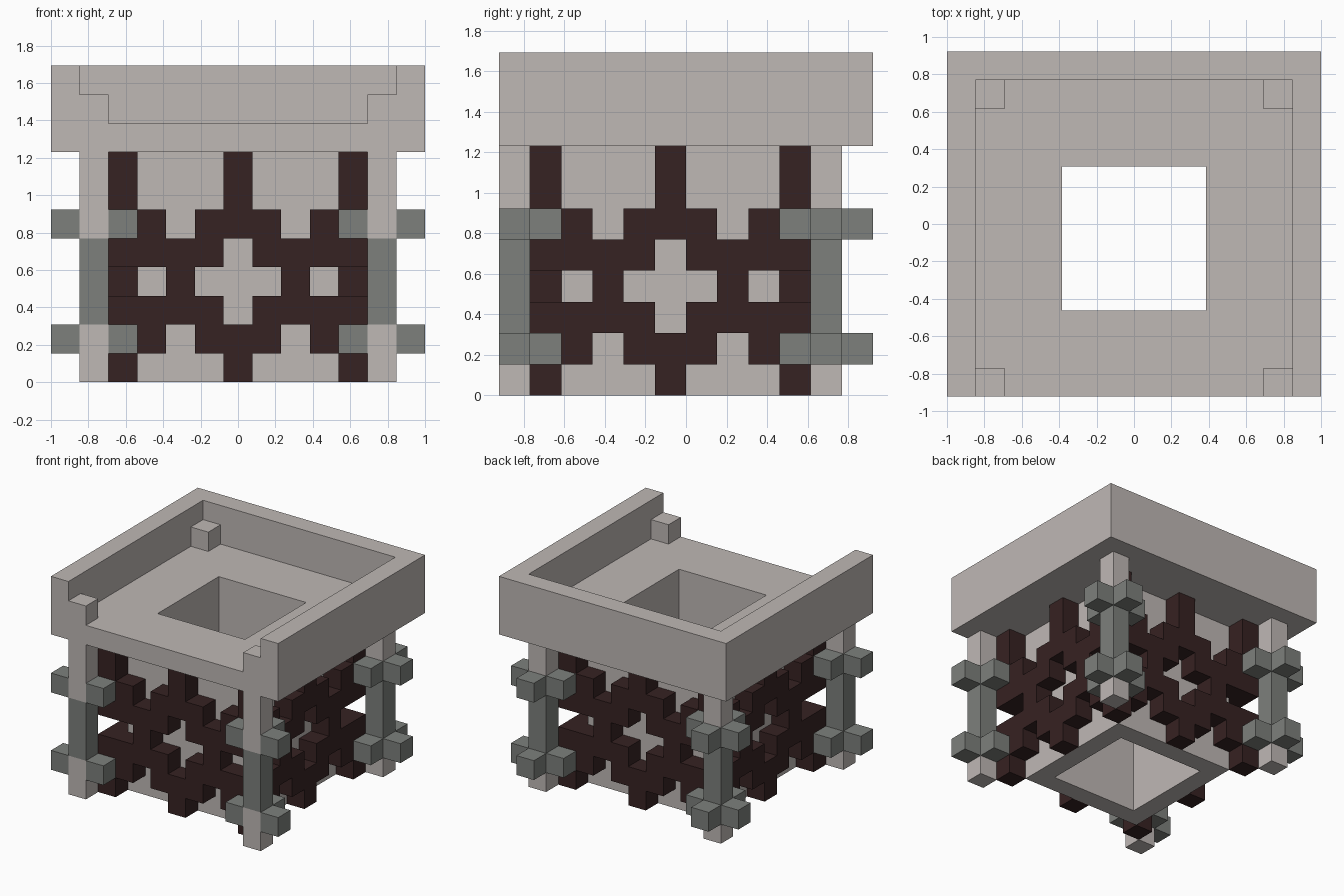
import bpy, bmesh, math
from mathutils import Vector

cube = bpy.data.objects.get("Cube")
if cube:
    bpy.data.objects.remove(cube, do_unlink=True)

U = 2 / 13                          # edge of one block
ORIGIN = Vector((-6.5, -6, 0))      # grid corner, in blocks


def material(name, rgb):
    m = bpy.data.materials.new(name)
    m.use_nodes = True
    m.diffuse_color = (*rgb, 1)
    m.node_tree.nodes["Principled BSDF"].inputs["Base Color"].default_value = (*rgb, 1)
    return m


STONE = material("pale stone", (0.52, 0.48, 0.46))
IRON = material("grey iron", (0.205, 0.216, 0.202))
BARS = material("dark brown", (0.037, 0.016, 0.016))


def block(x0, x1, y0, y1, z0, z1):
    """Set of grid cells in a box (upper ends excluded)."""
    return {(x, y, z) for x in range(x0, x1) for y in range(y0, y1) for z in range(z0, z1)}


def build(name, cells, mat):
    """Skin a set of cells, keeping only the outer faces."""
    bm = bmesh.new()
    verts = {}

    def vert(p):
        key = tuple(round(c) for c in p)
        if key not in verts:
            verts[key] = bm.verts.new((Vector(key) + ORIGIN) * U)
        return verts[key]

    for cell in sorted(cells):
        for axis in range(3):
            for side in (0, 1):
                n = Vector((0, 0, 0))
                n[axis] = 2 * side - 1
                if tuple(round(c) for c in Vector(cell) + n) in cells:
                    continue
                a, b = Vector((0, 0, 0)), Vector((0, 0, 0))
                a[(axis + 1) % 3] = 1
                b[(axis + 2) % 3] = 1
                p = Vector(cell)
                p[axis] += side
                ring = [p, p + a, p + a + b, p + b]
                if not side:
                    ring.reverse()
                bm.faces.new([vert(q) for q in ring])
    bmesh.ops.dissolve_limit(bm, angle_limit=math.radians(1), verts=bm.verts[:], edges=bm.edges[:])
    mesh = bpy.data.meshes.new(name)
    bm.to_mesh(mesh)
    bm.free()
    mesh.materials.append(mat)
    ob = bpy.data.objects.new(name, mesh)
    bpy.context.collection.objects.link(ob)
    return ob


# Top tray: floor with square shaft opening, walls on three sides
shaft = block(4, 9, 3, 8, 0, 9)
tray = block(0, 13, 0, 12, 8, 11) - block(1, 12, 0, 11, 9, 11)
build("top_tray", tray - shaft, STONE)

# Hollow square core under the tray
build("hollow_core", block(3, 10, 2, 9, 0, 8) - shaft, STONE)

# Lattice wrapped round the core, rows listed from the bottom up
ROWS = ["#...#...#",
        "##.###.##",
        "####.####",
        "..#...#..",
        "####.####",
        "##.###.##",
        "#...#...#",
        "#...#...#"]
lattice = set()
for z, row in enumerate(ROWS):
    for s, mark in enumerate(row):
        if mark == "#":
            lattice |= {(s + 2, 1, z), (s + 2, 9, z), (2, s + 1, z), (10, s + 1, z)}
build("lattice", lattice, BARS)

# Corner posts with iron shafts and cross shaped collars
for side, x in (("right", 1), ("left", 11)):
    for end, y in (("front", 0), ("back", 10)):
        where = f"{end}_{side}"
        for part, z0, z1 in (("foot", 0, 2), ("post", 5, 8), ("stub", 9, 10)):
            build(f"{where}_{part}", block(x, x + 1, y, y + 1, z0, z1), STONE)
        build(f"{where}_shaft", block(x, x + 1, y, y + 1, 2, 5), IRON)
        for level, z in (("lower", 1), ("upper", 5)):
            arms = {(x - 1, y, z), (x + 1, y, z), (x, y - 1, z), (x, y + 1, z)}
            build(f"{where}_{level}_collar", {c for c in arms if c[1] >= 0}, IRON)
